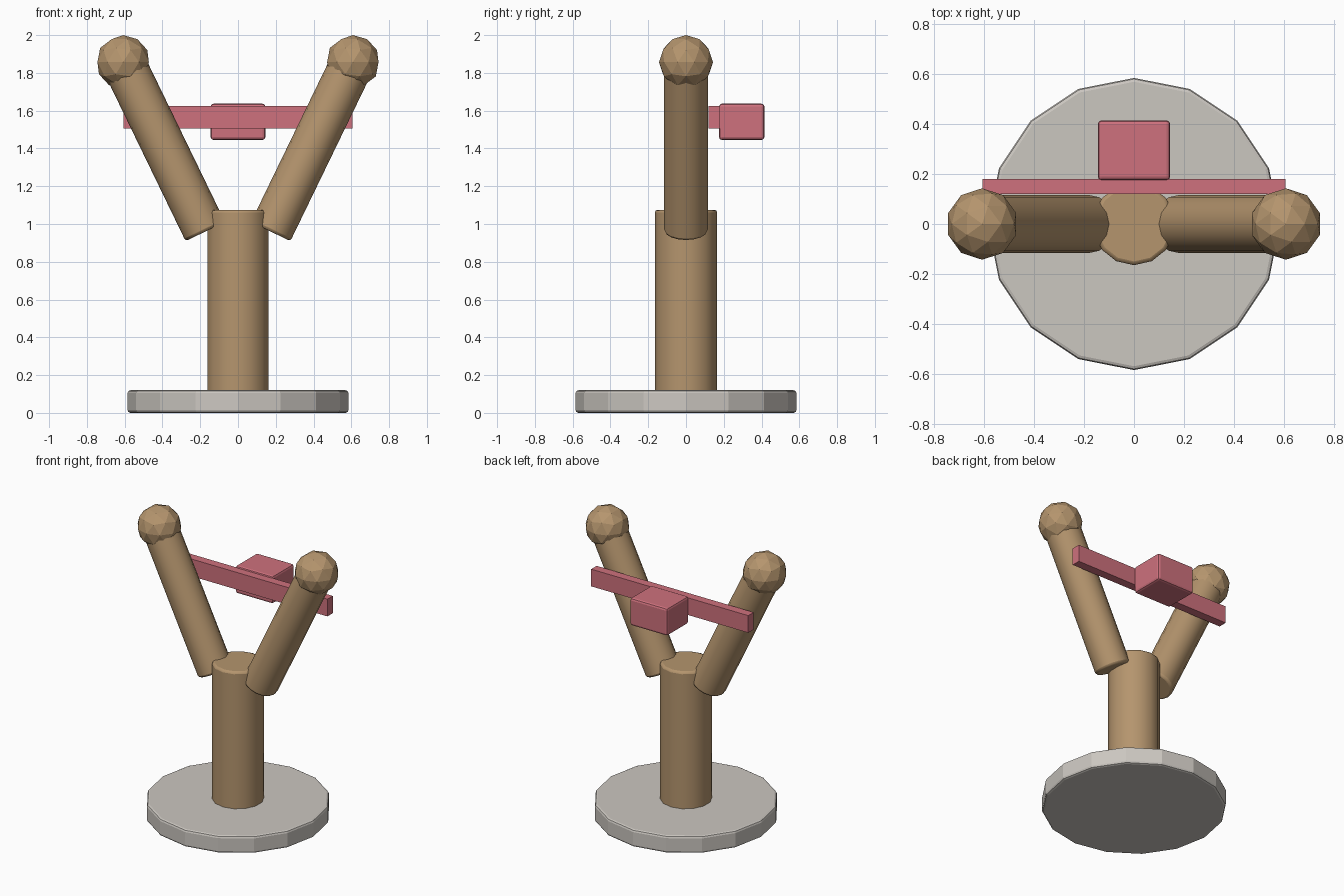
import bpy, math
from mathutils import Vector

cube = bpy.data.objects.get("Cube")
if cube:
    bpy.data.objects.remove(cube, do_unlink=True)


def material(name, rgb):
    m = bpy.data.materials.new(name)
    m.use_nodes = True
    m.diffuse_color = (*rgb, 1)
    m.node_tree.nodes["Principled BSDF"].inputs["Base Color"].default_value = (*rgb, 1)
    return m


wood = material("light wood", (0.46, 0.30, 0.155))
stone = material("pale stone", (0.60, 0.57, 0.53))
rubber = material("pink rubber", (0.62, 0.165, 0.205))


def finish(name, mat, bevel=0, smooth=False):
    ob = bpy.context.object
    ob.name = name
    ob.data.materials.append(mat)
    if smooth:
        bpy.ops.object.shade_smooth_by_angle(angle=math.radians(32))
    if bevel:
        mod = ob.modifiers.new("rounded edges", "BEVEL")
        mod.width = bevel
        mod.segments = 2
        mod.limit_method = "ANGLE"
        mod.angle_limit = math.radians(40)
    return ob


def rod(name, mat, start, end, radius, sides, bevel, smooth=True):
    start, end = Vector(start), Vector(end)
    axis = end - start
    bpy.ops.mesh.primitive_cylinder_add(
        vertices=sides, radius=radius, depth=axis.length, location=(start + end) / 2,
        rotation=(0, math.atan2(axis.x, axis.z), 0))
    return finish(name, mat, bevel, smooth)


def box(name, mat, low, high, bevel=0):
    low, high = Vector(low), Vector(high)
    bpy.ops.mesh.primitive_cube_add(size=1, location=(low + high) / 2)
    bpy.context.object.scale = high - low
    bpy.ops.object.transform_apply(location=False, rotation=False, scale=True)
    return finish(name, mat, bevel)


# Stand and handle
rod("base_disc", stone, (0, 0, 0), (0, 0, 0.12), 0.585, 16, 0.015, False)
rod("handle", wood, (0, 0, 0.005), (0, 0, 1.075), 0.165, 14, 0.015)

# Forked arms with faceted knobs
for side, sx in (("left", 1), ("right", -1)):
    rod(side + "_arm", wood, (sx * 0.173, 0, 0.96), (sx * 0.59, 0, 1.82), 0.116, 16, 0.015)
    bpy.ops.mesh.primitive_ico_sphere_add(subdivisions=2, radius=0.143,
                                          location=(sx * 0.608, 0, 1.857))
    finish(side + "_knob", wood)

# Sling band and pouch
box("band", rubber, (-0.607, 0.12, 1.505), (0.607, 0.18, 1.625))
box("pouch", rubber, (-0.145, 0.175, 1.445), (0.145, 0.415, 1.637), 0.015)
